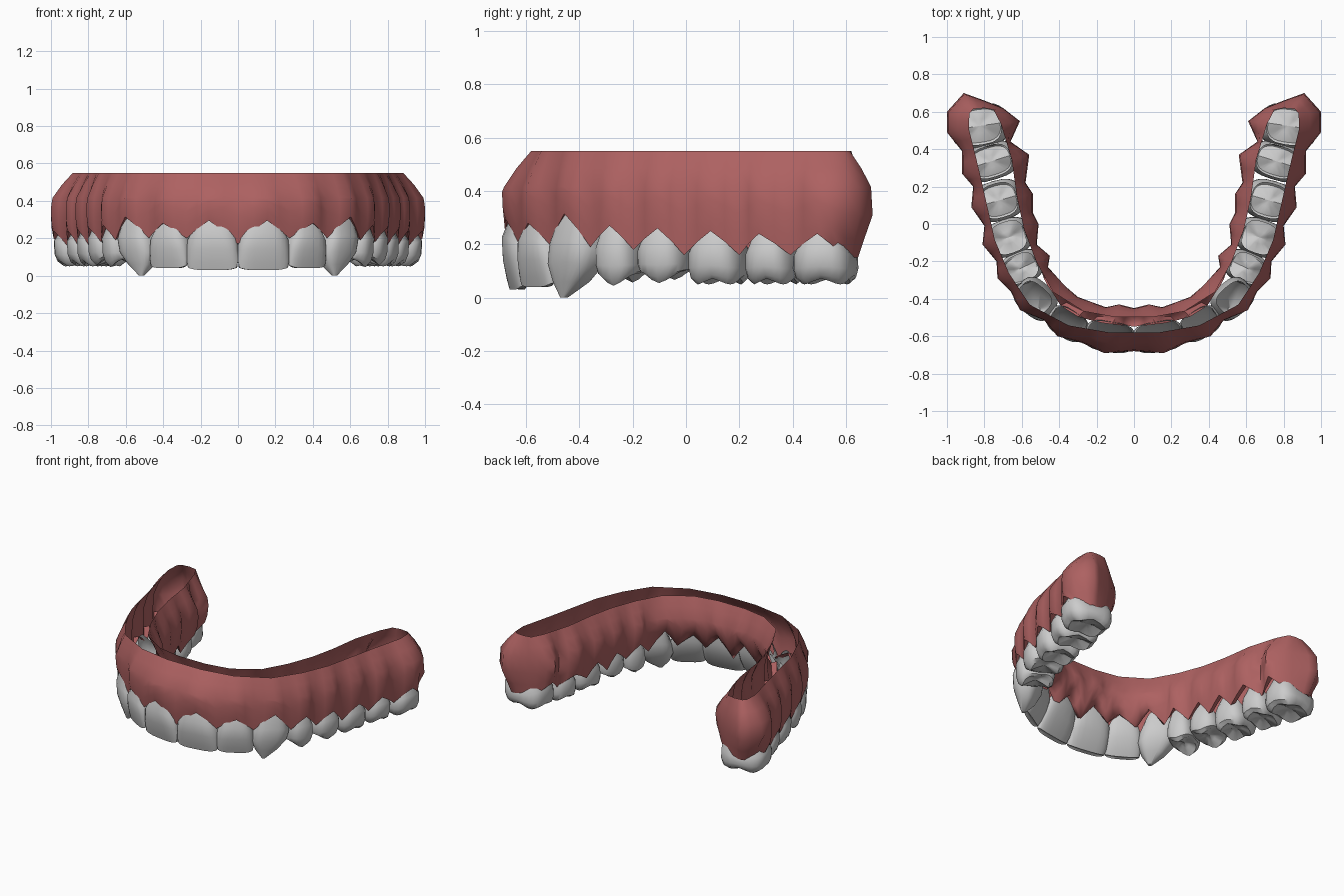
import bpy, bmesh, math
from mathutils import Vector as V

if "Cube" in bpy.data.objects:
    bpy.data.objects.remove(bpy.data.objects["Cube"])

# One row per tooth, midline to rear:
# name, gum bulge outer, gum bulge inner, far boundary outer, far boundary inner,
# gum line z, papilla z, tip z, outer rim inset
TEETH = [
    ("central_incisor", (.16, -.69), (.08, -.43), (.28, -.635), (.15, -.445), .295, .20, .030, .42),
    ("lateral_incisor", (.41, -.60), (.22, -.42), (.48, -.515), (.30, -.39), .28, .20, .040, .32),
    ("canine", (.61, -.46), (.37, -.33), (.66, -.36), (.46, -.23), .315, .19, .0, .22),
    ("first_premolar", (.73, -.29), (.45, -.17), (.735, -.20), (.52, -.11), .27, .18, .045, .22),
    ("second_premolar", (.81, -.11), (.51, .0), (.80, -.01), (.54, .06), .26, .16, .055, .22),
    ("first_molar", (.87, .09), (.54, .16), (.86, .20), (.58, .22), .25, .16, .05, .25),
    ("second_molar", (.92, .27), (.56, .37), (.92, .39), (.66, .44), .24, .16, .05, .25),
    ("third_molar", (1.0, .49), (.61, .55), (1.0, .60), (.70, .62), .24, .15, .05, .30),
]
START_OUT, START_IN, START_Z = (0, -.68), (0, -.45), .17

# Crown profiles, gum to tip: height fraction, width scale, facial inset, depth scale
INCISOR = [(0, .84, .15, .48), (.3, .98, .03, .62), (.6, 1, .05, .5), (.85, 1, .11, .3), (1, .94, .16, .13)]
CANINE = [(0, .78, .16, .5), (.35, .97, .03, .74), (.6, .94, .04, .66), (.82, .6, .12, .42), (1, .1, .2, .1)]
MOLAR = [(0, .84, .16, .58), (.35, .98, .05, .78), (.7, .99, .06, .78), (.9, .92, .1, .71),
         (1, .74, .17, .56), (.87, .32, .32, .26)]


def finish(bm, name, angle, col=None):
    bmesh.ops.recalc_face_normals(bm, faces=bm.faces)
    me = bpy.data.meshes.new(name)
    bm.to_mesh(me)
    bm.free()
    ob = bpy.data.objects.new(name, me)
    bpy.context.collection.objects.link(ob)
    mir = ob.modifiers.new("mirror", "MIRROR")
    mir.merge_threshold = .0005
    if col:
        m = bpy.data.materials.new(name)
        m.diffuse_color = col
        m.use_nodes = True
        m.node_tree.nodes["Principled BSDF"].inputs["Base Color"].default_value = m.diffuse_color
        me.materials.append(m)
    bpy.ops.object.select_all(action='DESELECT')
    ob.select_set(True)
    bpy.context.view_layer.objects.active = ob
    bpy.ops.object.shade_smooth_by_angle(angle=math.radians(angle))
    return ob


def bridge(bm, a, b, closed):
    n = len(a)
    for i in range(n if closed else n - 1):
        j = (i + 1) % n
        bm.faces.new((a[i], a[j], b[j], b[i]))


def make_tooth(name, start, end, outer, inner, gum, tip):
    t = (end - start).normalized()
    n = V((t.y, -t.x))
    mid = (start + end) / 2
    mid = mid + n * (outer - mid).dot(n)
    half, depth = (end - start).length / 2, (outer - inner).dot(n)
    prof = INCISOR if "incisor" in name else CANINE if name == "canine" else MOLAR
    bm = bmesh.new()
    rings, N = [], 24
    for u, sw, inset, sd in prof:
        ring = []
        for k in range(N):
            th = math.tau * k / N
            c, s = math.cos(th), math.sin(th)
            ce = math.copysign(abs(c) ** .7, c)
            se = math.copysign(abs(s) ** .7, s)
            # scalloped root edge, and cusps towards the tip
            z = gum + .02 + (tip - gum - .02) * u - .085 * c * c * (1 - u) ** 2
            lean = 0
            if "incisor" in name:
                z += .014 * abs(c) ** 3 * u ** 3
            elif "premolar" in name:
                z += (.045 * abs(c) + .012 * (s < 0)) * u ** 4
            elif "molar" in name:
                z += .022 * (1 - abs(math.sin(2 * th))) * u ** 4
            else:
                lean = -.055 * u * u
            p = mid + t * (half * sw * ce + lean) - n * depth * (inset + sd * (1 - se) / 2)
            ring.append(bm.verts.new((max(p.x, 0), p.y, z)))
        rings.append(ring)
    for a, b in zip(rings, rings[1:]):
        bridge(bm, a, b, True)
    # closed biting surface
    co = sum((v.co for v in rings[-1]), V((0, 0, 0))) / N
    centre = bm.verts.new(co + V((0, 0, .004 if "molar" in name else 0)))
    last = rings[-1]
    for k in range(N):
        bm.faces.new((last[k], last[(k + 1) % N], centre))
    finish(bm, name, 40)


# Teeth, one mirrored pair per row
start = V(START_OUT)
for name, o, i, bo, bi, gum, pap, tip, inset in TEETH:
    end = V((.955, .625)) if name == "third_molar" else V(bo)
    make_tooth(name, start, end, V(o), V(i), gum, tip)
    start = end

# Gum outline stations: bulge point, rim point, lower edge height, inward pull of the margin
outs, ins = [], []
for name, o, i, bo, bi, gum, pap, tip, inset in TEETH:
    o, i = V(o), V(i)
    outs += [[o, o.lerp(i, inset), gum, 0], [V(bo), None, pap, 0]]
    pull = .06 if "incisor" in name else .03 if name == "canine" else .012
    ins += [[i, i.lerp(o, .26), gum, pull], [V(bi), None, pap, pull]]
for side, first in ((outs, START_OUT), (ins, START_IN)):
    for k in range(1, len(side) - 1, 2):
        side[k][1] = (side[k - 1][1] + side[k + 1][1]) / 2
    side.insert(0, [V(first), V((0, side[0][1].y)), START_Z, side[0][3]])
outs[-1][1] = V((.88, .59))
ins[-1][1] = V((.75, .61))
rear = [[V((.91, .70)), V((.86, .615)), .15, 0], [V((.80, .66)), V((.80, .62)), .15, 0]]
stations = outs + rear + ins[::-1]

# Midpoints round the scallops
path = []
for a, b in zip(stations, stations[1:]):
    hi = max(a[2], b[2])
    zm = hi - .45 * (hi - min(a[2], b[2]))
    path += [a, [(a[0] + b[0]) / 2, (a[1] + b[1]) / 2, zm, (a[3] + b[3]) / 2]]
path.append(stations[-1])

# Gum shell, open along the top rim
bm = bmesh.new()
rows = []
for u, w, f in ((0, 0, 0), (.2, .5, 0), (.42, .93, 0), (.6, 1, 0), (.82, .98, .4), (1, .88, 1), (.95, .45, 1.2)):
    row = []
    for p, r, zb, pull in path:
        q = r.lerp(p, w)
        if (r - p).length > 0:
            q = q + (r - p).normalized() * pull * f
        z = .55 - (.55 - zb) * u if u > .5 else .55 - .32 * u
        if p.y > .6 and u > .7:
            q = q.lerp(r, .35 if u < .9 else .6)
        row.append(bm.verts.new((0 if p.x == 0 else q.x, q.y, z)))
    rows.append(row)
for a, b in zip(rows, rows[1:]):
    bridge(bm, a, b, False)
finish(bm, "gum", 65, (.42, .12, .12, 1))
